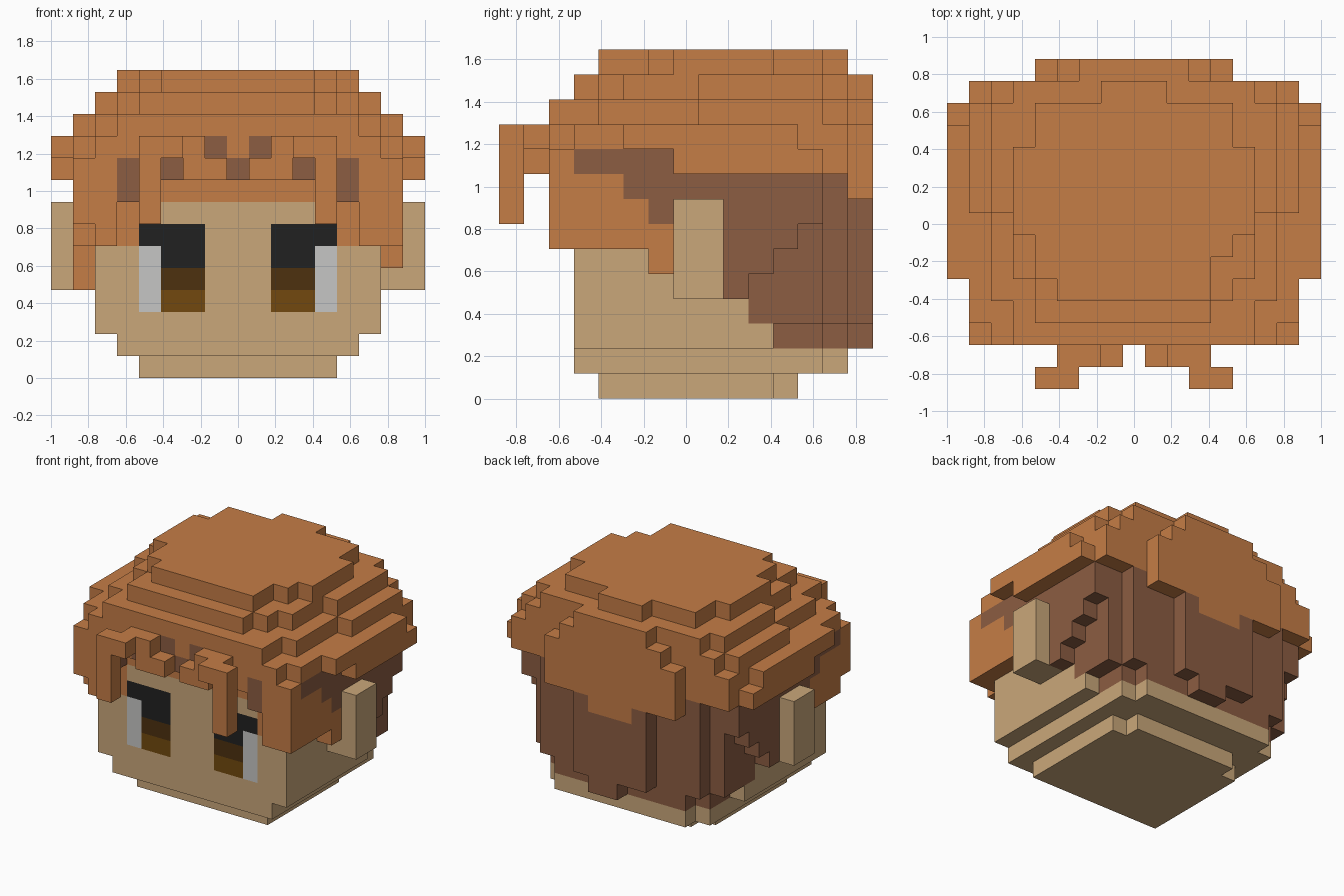
import bpy, bmesh

if "Cube" in bpy.data.objects:
    bpy.data.objects.remove(bpy.data.objects["Cube"])

U = 2 / 17          # size of one cube
PALETTE = {
    "hair_orange": (197, 125, 70), "hair_brown": (140, 93, 66), "skin": (202, 167, 122),
    "eye_black": (33, 33, 33), "eye_dark_brown": (77, 49, 15), "eye_brown": (114, 73, 14),
    "eye_light": (198, 198, 197),
}
NAMES = list(PALETTE)
ORANGE, BROWN, SKIN, BLACK, DARK, IRIS, LIGHT = range(7)


def linear(c):
    c /= 255
    return c / 12.92 if c < 0.04045 else ((c + 0.055) / 1.055) ** 2.4


MATS = []
for name, rgb in PALETTE.items():
    m = bpy.data.materials.new(name)
    m.diffuse_color = (*[linear(c) for c in rgb], 1)
    m.use_nodes = True
    m.node_tree.nodes["Principled BSDF"].inputs["Base Color"].default_value = m.diffuse_color
    MATS.append(m)

cells = {}          # (x, y, z) -> (part, colour)


def box(part, col, x0, x1, y0, y1, z0, z1, mirror=False):
    """Fill inclusive cell ranges, optionally mirrored in x."""
    for x in range(x0, x1 + 1):
        for y in range(y0, y1 + 1):
            for z in range(z0, z1 + 1):
                cells[x, y, z] = (part, col)
                if mirror:
                    cells[-x, y, z] = (part, col)


def layer(part, col, z0, z1, *rects):
    """Stack symmetric rectangles (half width, first y, last y)."""
    for w, y0, y1 in rects:
        box(part, col, -w, w, y0, y1, z0, z1)


# head: rounded towards the chin
layer("head", SKIN, 0, 0, (4, -3, 3), (3, -3, 4))
layer("head", SKIN, 1, 1, (5, -4, 5), (4, -4, 6))
layer("head", SKIN, 2, 2, (6, -4, 3), (5, -4, 5))
layer("head", SKIN, 3, 9, (6, -4, 5))

# eyes, flush with the face
box("eyes", BLACK, 2, 4, -4, -4, 5, 6, True)
box("eyes", LIGHT, 4, 4, -4, -4, 3, 5, True)
box("eyes", DARK, 2, 3, -4, -4, 4, 4, True)
box("eyes", IRIS, 2, 3, -4, -4, 3, 3, True)

# brown back hair
B = "back_hair"
box(B, BROWN, -5, 5, 4, 5, 2, 2)
box(B, BROWN, -4, 4, 6, 6, 2, 2)
box(B, BROWN, 6, 6, 3, 5, 3, 8, True)
box(B, BROWN, -6, 6, 4, 5, 3, 8)
box(B, BROWN, -5, 5, 6, 6, 3, 8)
box(B, BROWN, -2, 2, 7, 7, 3, 7)
box(B, BROWN, 0, 1, 7, 7, 2, 2)
box(B, ORANGE, -1, 1, 7, 7, 7, 7)
box(B, ORANGE, -4, 4, 7, 7, 8, 8)
for y, z in ((2, 4), (3, 5), (4, 6), (5, 7)):      # rising steps behind the ears
    box(B, BROWN, 7, 7, y, y, z, 8, True)

# side hair in front of and above the ears
S = "side_hair"
box(S, BROWN, 7, 7, 0, 1, 8, 8, True)
box(S, ORANGE, 7, 7, -4, -1, 6, 9, True)
box(S, ORANGE, 7, 7, -1, -1, 5, 5, True)
box(S, ORANGE, -7, -7, -1, -1, 4, 4)
box(S, ORANGE, 7, 7, -5, -5, 7, 9, True)
box(S, ORANGE, 7, 7, -5, -5, 6, 6)
box(S, ORANGE, 6, 6, -5, -5, 6, 9, True)
box(S, ORANGE, 5, 5, -4, -4, 6, 8, True)
box(S, BROWN, 5, 5, -5, -5, 8, 8, True)

# ears
box("ears", SKIN, 7, 8, 0, 1, 4, 7, True)

# hair cap, layer by layer
C = "hair_cap"
layer(C, ORANGE, 9, 9, (8, 0, 5), (7, -5, 6), (4, -5, 7))
layer(C, ORANGE, 10, 10, (8, -2, 4), (7, -4, 6), (6, -5, 6), (4, -5, 7))
layer(C, ORANGE, 11, 11, (7, 1, 5), (6, -3, 6), (5, -5, 6), (3, -5, 7))
layer(C, ORANGE, 12, 12, (6, 1, 5), (5, -2, 6), (4, -3, 6), (3, -4, 6), (2, -4, 7))
box(C, ORANGE, -4, -4, -4, -4, 12, 12)
layer(C, ORANGE, 13, 13, (5, 0, 3), (4, -1, 5), (3, -3, 5), (1, -3, 6))
box(C, ORANGE, -4, -4, -2, -2, 13, 13)
# brown strands in the cap
for x in (0, 3, 5):
    box(C, BROWN, x, x, -5, -5, 9, 9, True)
box(C, BROWN, 1, 1, -5, -5, 10, 10, True)
box(C, BROWN, 7, 7, -4, -1, 9, 9, True)
box(S, BROWN, 7, 7, -2, -1, 8, 8, True)
box(S, BROWN, 7, 7, -1, -1, 7, 7, True)

# fringe: hairline on the forehead and hanging locks
F = "fringe"
box(F, ORANGE, -4, 4, -4, -4, 8, 8)
box(F, ORANGE, 1, 1, -6, -6, 9, 9, True)
box(F, ORANGE, 2, 2, -6, -6, 9, 10, True)
box(F, ORANGE, 3, 3, -6, -6, 10, 10, True)
box(F, ORANGE, 3, 3, -7, -7, 10, 10, True)
box(F, ORANGE, 4, 4, -7, -7, 10, 10, True)
box(F, ORANGE, 4, 4, -7, -7, 7, 9, True)

# turn the outer cell faces of each part into a mesh
DIRS = [(a, s) for a in range(3) for s in (-1, 1)]
for part in sorted({p for p, _ in cells.values()}):
    bm = bmesh.new()
    for pos, (p, col) in cells.items():
        if p != part:
            continue
        for axis, sign in DIRS:
            near = list(pos)
            near[axis] += sign
            if tuple(near) in cells:
                continue
            b, c = (axis + 1) % 3, (axis + 2) % 3
            ring = [(-1, -1), (1, -1), (1, 1), (-1, 1)][::sign]
            verts = []
            for i, j in ring:
                v = [pos[0], pos[1], pos[2] + 0.5]
                v[axis] += sign / 2
                v[b] += i / 2
                v[c] += j / 2
                verts.append(bm.verts.new([k * U for k in v]))
            bm.faces.new(verts).material_index = col
    bmesh.ops.remove_doubles(bm, verts=bm.verts, dist=0.001)
    me = bpy.data.meshes.new(part)
    for m in MATS:
        me.materials.append(m)
    bm.to_mesh(me)
    bm.free()
    bpy.context.collection.objects.link(bpy.data.objects.new(part, me))
